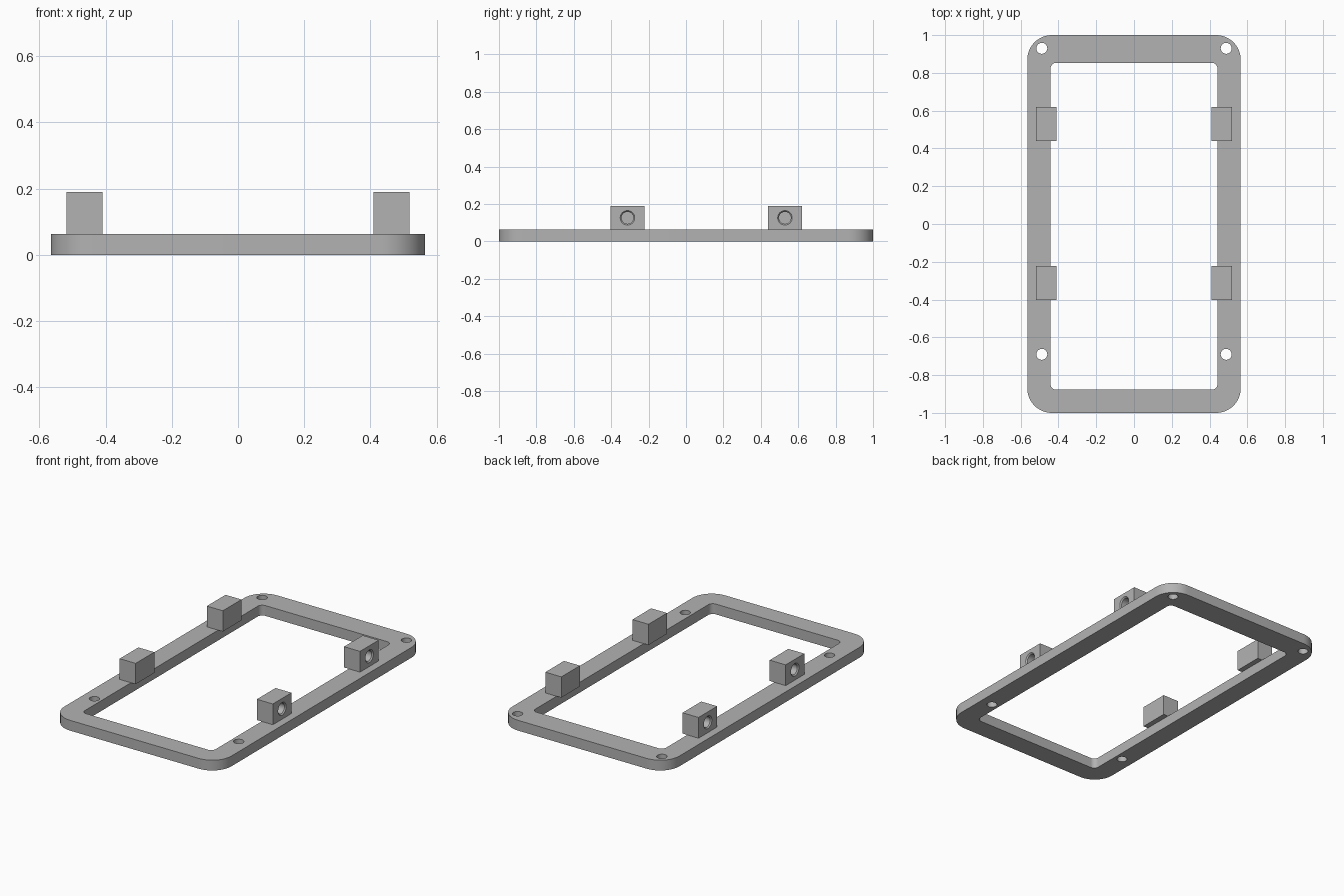
import bpy, bmesh
from math import sin, cos, pi
from mathutils import Vector

cube = bpy.data.objects.get("Cube")
if cube:
    bpy.data.objects.remove(cube, do_unlink=True)

grey = bpy.data.materials.new("plain grey")
grey.use_nodes = True
colour = (0.45, 0.45, 0.45, 1)
grey.diffuse_color = colour
grey.node_tree.nodes["Principled BSDF"].inputs["Base Color"].default_value = colour

FRAME_TOP, BLOCK_TOP = 0.063, 0.19


def circle(cx, cy, r, n=32):
    return [(cx + r * cos(2 * pi * i / n), cy + r * sin(2 * pi * i / n)) for i in range(n)]


def rounded_rect(x, y0, y1, r, n=12):
    """Outline of a rectangle, symmetric in x, with rounded corners."""
    corners = [(x - r, y1 - r), (r - x, y1 - r), (r - x, y0 + r), (x - r, y0 + r)]
    return [(cx + r * cos((k + i / n) * pi / 2), cy + r * sin((k + i / n) * pi / 2))
            for k, (cx, cy) in enumerate(corners) for i in range(n + 1)]


def loop(bm, points):
    verts = [bm.verts.new(p) for p in points]
    edges = [bm.edges.new((verts[i - 1], verts[i])) for i in range(len(verts))]
    return verts, edges


def wall(bm, a, b):
    for i in range(len(a)):
        bm.faces.new((a[i - 1], a[i], b[i], b[i - 1]))


def finish(bm, name):
    bmesh.ops.recalc_face_normals(bm, faces=bm.faces)
    mesh = bpy.data.meshes.new(name)
    bm.to_mesh(mesh)
    bm.free()
    mesh.materials.append(grey)
    ob = bpy.data.objects.new(name, mesh)
    bpy.context.collection.objects.link(ob)
    bpy.ops.object.select_all(action="DESELECT")
    ob.select_set(True)
    bpy.context.view_layer.objects.active = ob
    bpy.ops.object.shade_smooth_by_angle(angle=pi / 6)


# Flat frame with a rounded opening and four screw holes
bm = bmesh.new()
outlines = [rounded_rect(0.565, -1, 1, 0.13), rounded_rect(0.442, -0.877, 0.853, 0.03)]
outlines += [circle(s * 0.488, y, 0.029) for s in (-1, 1) for y in (-0.69, 0.93)]
levels = []
for z in (0, FRAME_TOP):
    loops = [loop(bm, [(x, y, z) for x, y in o]) for o in outlines]
    bmesh.ops.triangle_fill(bm, use_beauty=True, use_dissolve=False,
                            edges=[e for _, edges in loops for e in edges])
    levels.append([verts for verts, _ in loops])
for low, high in zip(*levels):
    wall(bm, low, high)
finish(bm, "frame")


# Mounting block with a chamfered blind hole in its outer face
def block(name, side, y):
    bm = bmesh.new()
    outer, inner, half = 0.518, 0.41, 0.09
    rect = [(y - half, FRAME_TOP), (y + half, FRAME_TOP),
            (y + half, BLOCK_TOP), (y - half, BLOCK_TOP)]
    face, face_edges = loop(bm, [(side * outer, *p) for p in rect])
    back, _ = loop(bm, [(side * inner, *p) for p in rect])
    bm.faces.new(back)
    wall(bm, face, back)
    rings = [loop(bm, [(side * (outer - d), *p) for p in circle(y, 0.126, r)])
             for d, r in ((0, 0.039), (0.007, 0.032), (0.08, 0.032))]
    bmesh.ops.triangle_fill(bm, use_beauty=True, use_dissolve=False,
                            edges=face_edges + rings[0][1])
    for (a, _), (b, _) in zip(rings, rings[1:]):
        wall(bm, a, b)
    bm.faces.new(rings[-1][0])
    finish(bm, name)


for side, side_name in ((1, "left"), (-1, "right")):
    for y, end in ((-0.313, "front"), (0.529, "back")):
        block(f"{end}_{side_name}_block", side, y)
